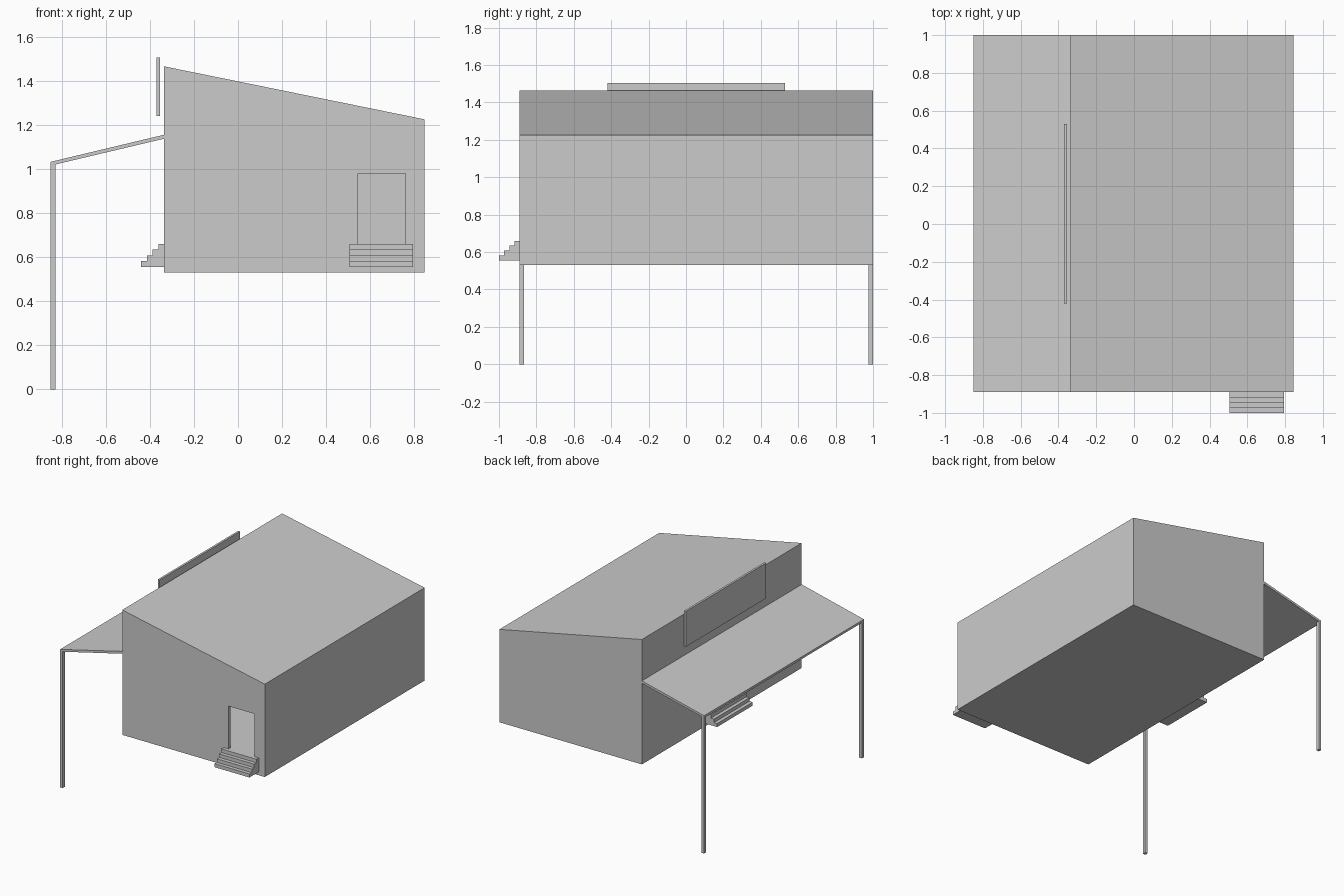
import bpy, bmesh
from mathutils import Vector

cube = bpy.data.objects.get("Cube")
if cube:
    bpy.data.objects.remove(cube, do_unlink=True)

# Single pale grey finish
grey = bpy.data.materials.new("pale_grey")
grey.use_nodes = True
grey.diffuse_color = (0.6, 0.6, 0.6, 1)
grey.node_tree.nodes["Principled BSDF"].inputs["Base Color"].default_value = (0.6, 0.6, 0.6, 1)


def prism(name, profile, axis, start, end):
    """Extrude a (horizontal, z) profile along x or y."""
    def place(h, z, a):
        return Vector((a, h, z)) if axis == "x" else Vector((h, a, z))
    bm = bmesh.new()
    face = bm.faces.new([bm.verts.new(place(h, z, start)) for h, z in profile])
    grown = bmesh.ops.extrude_face_region(bm, geom=[face])["geom"]
    shift = place(0, 0, end - start)
    bmesh.ops.translate(bm, vec=shift, verts=[v for v in grown if isinstance(v, bmesh.types.BMVert)])
    bmesh.ops.recalc_face_normals(bm, faces=bm.faces)
    mesh = bpy.data.meshes.new(name)
    bm.to_mesh(mesh)
    bm.free()
    mesh.materials.append(grey)
    obj = bpy.data.objects.new(name, mesh)
    bpy.context.collection.objects.link(obj)
    return obj


def box(name, x, y, z):
    return prism(name, [(x[0], z[0]), (x[1], z[0]), (x[1], z[1]), (x[0], z[1])], "y", *y)


def carve(obj, cutters):
    """Subtract the cutters, bake the result and discard the cutters."""
    for cutter in cutters:
        cutter.hide_render = True
        mod = obj.modifiers.new("cut", "BOOLEAN")
        mod.operation, mod.solver, mod.object = "DIFFERENCE", "EXACT", cutter
    graph = bpy.context.evaluated_depsgraph_get()
    baked = bpy.data.meshes.new_from_object(obj.evaluated_get(graph))
    obj.modifiers.clear()
    obj.data = baked
    for cutter in cutters:
        bpy.data.objects.remove(cutter, do_unlink=True)


# Main dimensions
left, right = 0.845, -0.335
front, back = -0.89, 1.0
base, floor, door_top = 0.53, 0.66, 0.98
low, high = 1.225, 1.465
wall = 0.024

# Hollow house body with a single pitch roof
house = prism("house_body", [(right, base), (left, base), (left, low), (right, high)], "y", front, back)
room = prism("room_cutter", [(right + wall, floor), (left - wall, floor),
                             (left - wall, low - wall), (right + wall, high - wall)],
             "y", front + wall, back - wall)

# Door openings in the front and under the canopy
front_door = box("front_door_cutter", (0.545, 0.76), (front - 0.05, front + 0.05), (floor, door_top))
side_door = box("side_door_cutter", (right - 0.05, right + 0.05), (-0.1, 0.2), (floor, door_top))
carve(house, [room, front_door, side_door])


def stairs(name, wall_at, axis, start, end, steps=4, run=0.105, foot=0.555):
    """Solid flight of steps climbing towards a wall."""
    profile = [(wall_at, foot), (wall_at - run, foot)]
    for i in range(steps):
        h = wall_at - run + run * i / steps
        z = foot + (floor - foot) * (i + 1) / steps
        profile += [(h, z), (h + run / steps, z)]
    return prism(name, profile, axis, start, end)


stairs("front_steps", front, "x", 0.505, 0.795, run=0.11)
stairs("side_steps", right, "y", -0.16, 0.26)

# Sloping canopy slab on two posts
edge = -0.85
prism("canopy", [(edge, 1.015), (right, 1.137), (right, 1.155), (edge, 1.032)], "y", front, back)
for name, y in (("front_post", front), ("back_post", back - 0.024)):
    box(name, (edge, edge + 0.022), (y, y + 0.024), (0, 1.02))

# Upright panel standing just off the high wall
box("wall_panel", (-0.37, -0.354), (-0.42, 0.53), (1.24, 1.505))
